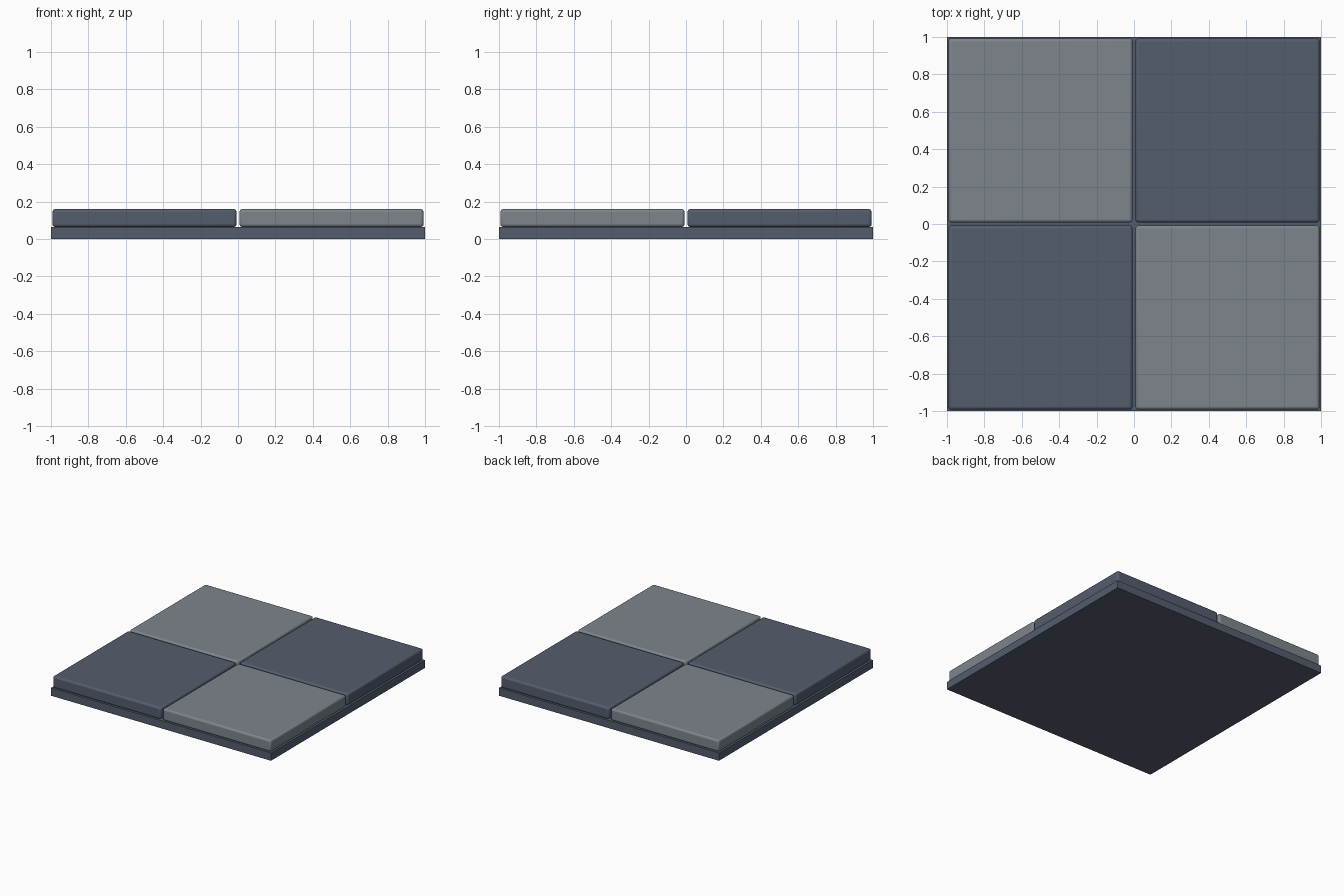
import bpy

if "Cube" in bpy.data.objects:
    bpy.data.objects.remove(bpy.data.objects["Cube"])


def material(name, color):
    mat = bpy.data.materials.new(name)
    mat.diffuse_color = (*color, 1)
    mat.use_nodes = True
    mat.node_tree.nodes["Principled BSDF"].inputs["Base Color"].default_value = mat.diffuse_color
    return mat


def box(name, center, size, mat, bevel=0):
    bpy.ops.mesh.primitive_cube_add(size=1, location=center)
    ob = bpy.context.object
    ob.name = name
    ob.scale = size
    bpy.ops.object.transform_apply(location=False, rotation=False, scale=True)
    ob.data.materials.append(mat)
    if bevel:
        mod = ob.modifiers.new("rounded_edges", 'BEVEL')
        mod.width = bevel
        mod.segments = 3
        bpy.ops.object.shade_smooth_by_angle()
    return ob


dark = material("dark_slate", (0.09, 0.11, 0.155))
light = material("light_slate", (0.205, 0.235, 0.26))

BASE_H, TOP = 0.064, 0.16

# Square slab under the tiles
box("base_slab", (0, 0, BASE_H / 2), (2, 2, BASE_H), dark)

# Four rounded tiles in a checker pattern
for side_y, row in ((-1, "front"), (1, "back")):
    for side_x, col in ((-1, "left"), (1, "right")):
        mat = dark if side_x == side_y else light
        box(f"tile_{row}_{col}", (side_x * 0.5, side_y * 0.5, (BASE_H + TOP) / 2),
            (0.984, 0.984, TOP - BASE_H), mat, 0.015)
